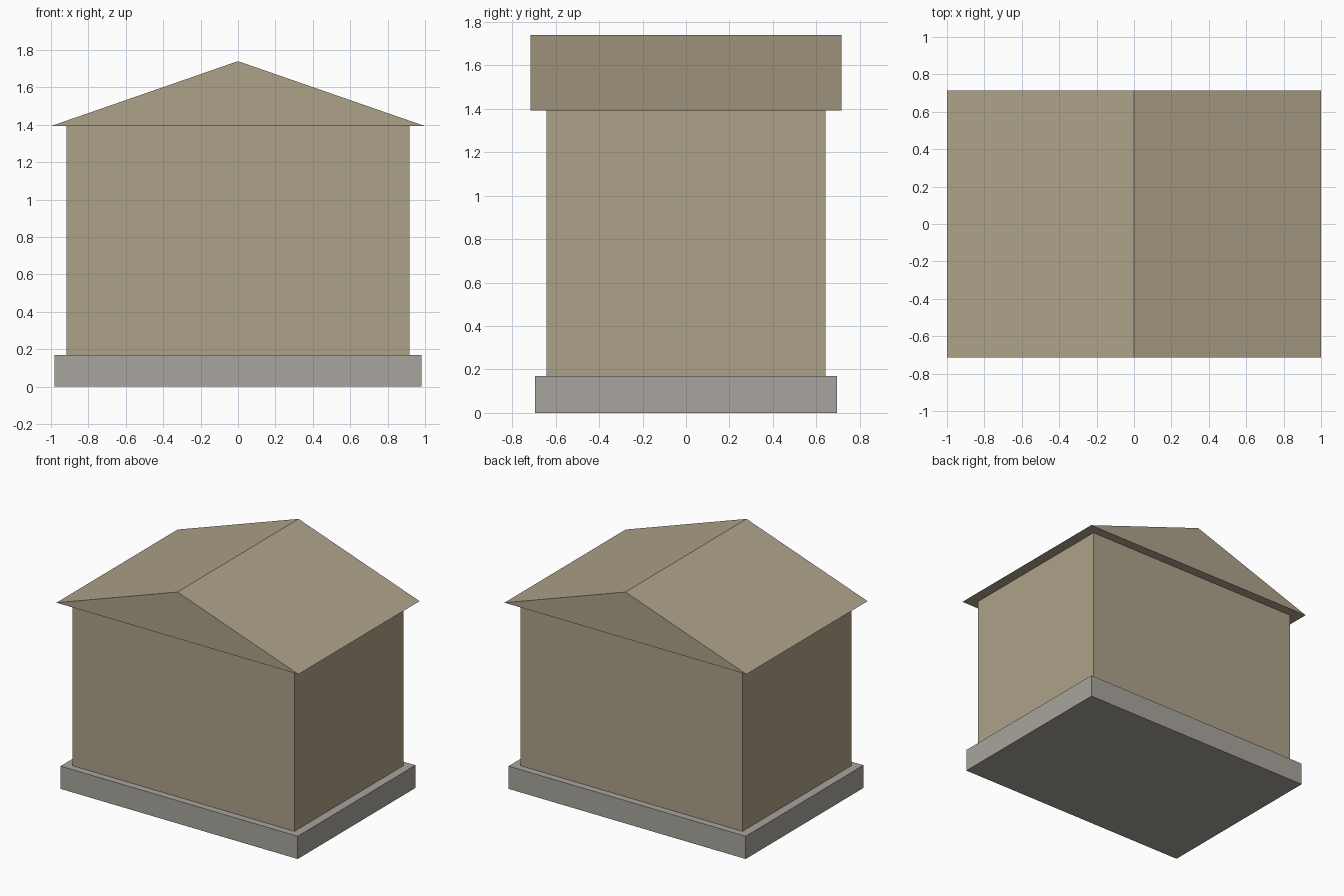
import bpy

cube = bpy.data.objects.get("Cube")
if cube:
    bpy.data.objects.remove(cube, do_unlink=True)


def make_material(name, rgb):
    mat = bpy.data.materials.new(name)
    mat.use_nodes = True
    mat.diffuse_color = (*rgb, 1)
    mat.node_tree.nodes["Principled BSDF"].inputs["Base Color"].default_value = (*rgb, 1)
    return mat


def extrude_profile(name, profile, half_depth, mat):
    """Closed prism: an (x, z) outline swept from front to back."""
    n = len(profile)
    verts = [(x, y, z) for y in (-half_depth, half_depth) for x, z in profile]
    faces = [list(range(n)), list(range(2 * n - 1, n - 1, -1))]
    faces += [[i, i + n, (i + 1) % n + n, (i + 1) % n] for i in range(n)]
    mesh = bpy.data.meshes.new(name)
    mesh.from_pydata(verts, [], faces)
    mesh.materials.append(mat)
    obj = bpy.data.objects.new(name, mesh)
    bpy.context.collection.objects.link(obj)
    return obj


def block(name, half_width, half_depth, bottom, top, mat):
    outline = [(-half_width, bottom), (half_width, bottom),
               (half_width, top), (-half_width, top)]
    return extrude_profile(name, outline, half_depth, mat)


tan = make_material("tan plaster", (0.423, 0.361, 0.254))
grey = make_material("grey stone", (0.397, 0.376, 0.342))

# Stone plinth, plain walls and a solid overhanging gable roof
block("plinth", 0.98, 0.695, 0, 0.17, grey)
block("walls", 0.917, 0.643, 0.17, 1.393, tan)
extrude_profile("gable_roof", [(-1, 1.393), (1, 1.393), (0, 1.74)], 0.715, tan)
